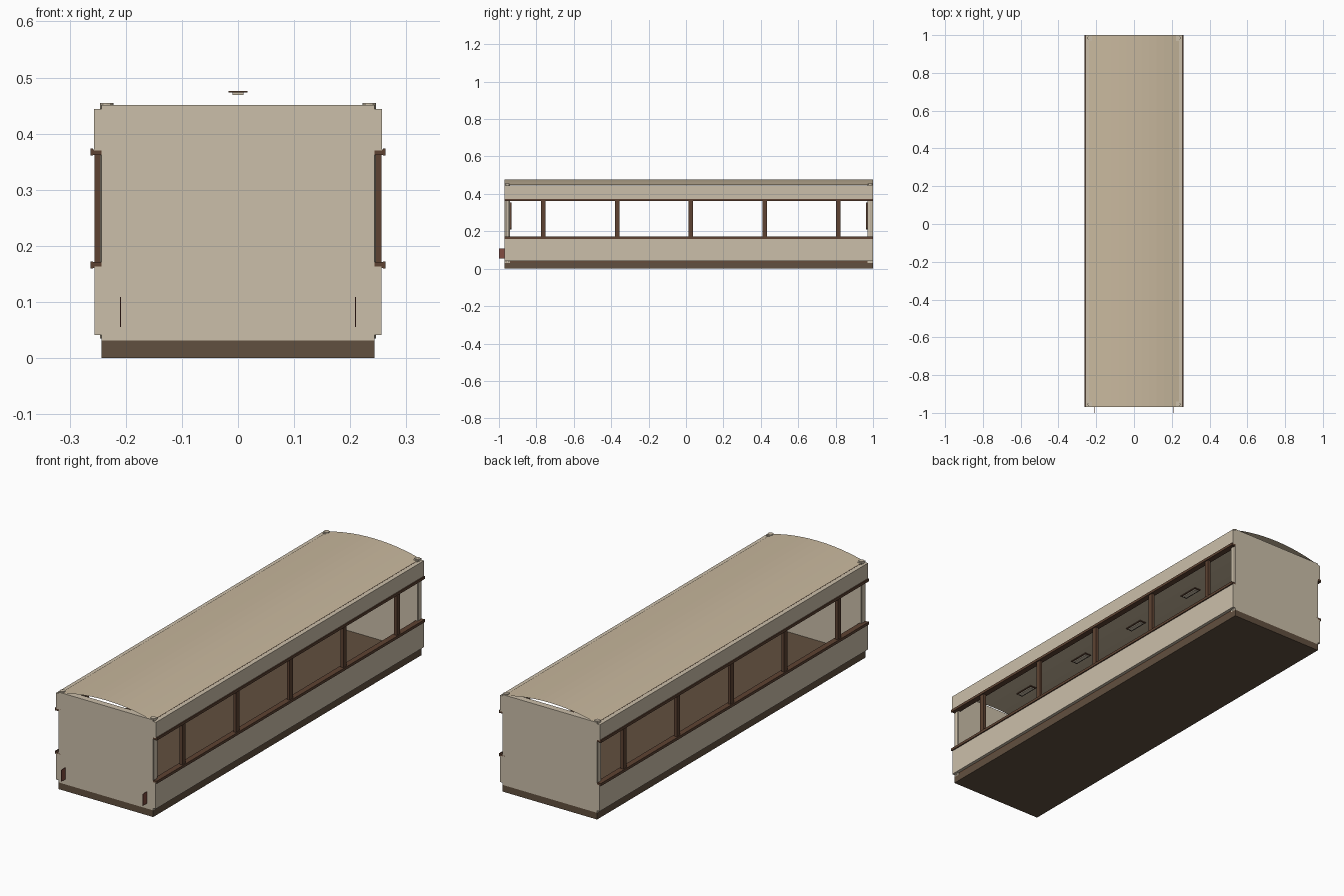
import bpy, math

if "Cube" in bpy.data.objects:
    bpy.data.objects.remove(bpy.data.objects["Cube"])

Y0, Y1 = -0.97, 1.0
YC, LEN = (Y0 + Y1) / 2, Y1 - Y0


def material(name, r, g, b):
    m = bpy.data.materials.new(name)
    m.diffuse_color = (r, g, b, 1)
    m.use_nodes = True
    m.node_tree.nodes["Principled BSDF"].inputs["Base Color"].default_value = m.diffuse_color
    return m


CREAM = material("cream_paint", 0.60, 0.52, 0.40)
ROOF = material("roof_tan", 0.58, 0.48, 0.34)
WOOD = material("brown_wood", 0.11, 0.055, 0.032)
LINING = material("lining_wood", 0.13, 0.075, 0.045)
FLOOR = material("floor_brown", 0.12, 0.08, 0.05)
RED = material("red_brown", 0.22, 0.07, 0.05)


def mesh(name, verts, faces, mat):
    me = bpy.data.meshes.new(name)
    me.from_pydata(verts, [], faces)
    me.materials.append(mat)
    ob = bpy.data.objects.new(name, me)
    bpy.context.collection.objects.link(ob)
    return ob


def box(name, x, y, z, mat):
    """Box from (min, max) ranges on each axis."""
    v = [(a, b, c) for a in x for b in y for c in z]
    f = [(0, 1, 3, 2), (4, 6, 7, 5), (0, 4, 5, 1), (2, 3, 7, 6), (0, 2, 6, 4), (1, 5, 7, 3)]
    return mesh(name, v, f, mat)


def both(name, x, y, z, mat):
    """Box on the right side and its mirror on the left."""
    box(name + "_right", x, y, z, mat)
    box(name + "_left", (-x[1], -x[0]), y, z, mat)


full = (Y0, Y1)
inner = (Y0 + 0.03, Y1 - 0.03)

# Floor slab and end walls
box("floor", (-0.243, 0.243), full, (0, 0.031), FLOOR)
box("front_end_wall", (-0.243, 0.243), (Y0, Y0 + 0.03), (0.031, 0.451), CREAM)
box("back_end_wall", (-0.243, 0.243), (Y1 - 0.03, Y1), (0.031, 0.451), CREAM)

# Side panels, inner linings and window rails
both("lower_panel", (0.241, 0.256), full, (0.041, 0.163), CREAM)
both("upper_panel", (0.237, 0.257), full, (0.37, 0.444), CREAM)
both("lower_lining", (0.234, 0.2405), inner, (0.031, 0.163), LINING)
both("upper_lining", (0.231, 0.2365), inner, (0.37, 0.444), LINING)
both("lining_trim", (0.231, 0.24), inner, (0.136, 0.142), WOOD)
for name, z in (("sill", 0.161), ("head", 0.362)):
    both(name + "_rail", (0.234, 0.262), full, (z, z + 0.010), WOOD)
    both(name + "_rail_lip", (0.258, 0.2625), full, (z - 0.001, z + 0.0115), WOOD)

# Window posts
for i in range(5):
    y = -0.762 + i * 0.394
    both(f"window_post_{i}", (0.242, 0.256), (y - 0.012, y + 0.012), (0.171, 0.362), WOOD)

# Round caps on the four corners
for sx in (-1, 1):
    for y in (Y0 + 0.015, Y1 - 0.015):
        bpy.ops.mesh.primitive_cylinder_add(vertices=12, radius=0.012, depth=0.42,
                                            location=(sx * 0.234, y, 0.245))
        ob = bpy.context.object
        ob.name = "corner_post"
        ob.data.materials.append(CREAM)

# Arched roof, a thin sheet open at both ends
N, HALF, RISE = 12, 0.238, 0.031
R = (HALF ** 2 + RISE ** 2) / (2 * RISE)
A = math.asin(HALF / R)
arc = []
for i in range(N + 1):
    t = -A + 2 * A * i / N
    arc.append((R * math.sin(t), 0.447 + RISE - R + R * math.cos(t)))
verts = [(x, y, z) for y in full for x, z in arc]
faces = [(i, i + 1, i + N + 2, i + N + 1) for i in range(N)]
mesh("roof", verts, faces, ROOF)

# Ceiling lamps
for i in range(5):
    y = -0.755 + i * 0.384
    box(f"lamp_base_{i}", (-0.017, 0.017), (y - 0.05, y + 0.05), (0.473, 0.476), WOOD)
    box(f"lamp_glass_{i}", (-0.010, 0.010), (y - 0.042, y + 0.042), (0.469, 0.473), CREAM)

# Rounded panels on the inside of the end walls
for name, y in (("front", Y0 + 0.034), ("back", Y1 - 0.034)):
    ob = box(name + "_inner_panel", (-0.064, 0.064), (y - 0.004, y + 0.004), (0.209, 0.354), WOOD)
    bev = ob.modifiers.new("round_corners", "BEVEL")
    bev.width, bev.segments, bev.limit_method = 0.012, 3, "WEIGHT"
    w = ob.data.attributes.new("bevel_weight_edge", "FLOAT", "EDGE")
    for e in ob.data.edges:
        a, b = (ob.data.vertices[k].co for k in e.vertices)
        w.data[e.index].value = 1.0 if abs(a.y - b.y) > 0.001 else 0.0

# Thin bracket plates sticking out of the front
both("front_plate", (0.2085, 0.2105), (-1.0, Y0), (0.055, 0.109), RED)
